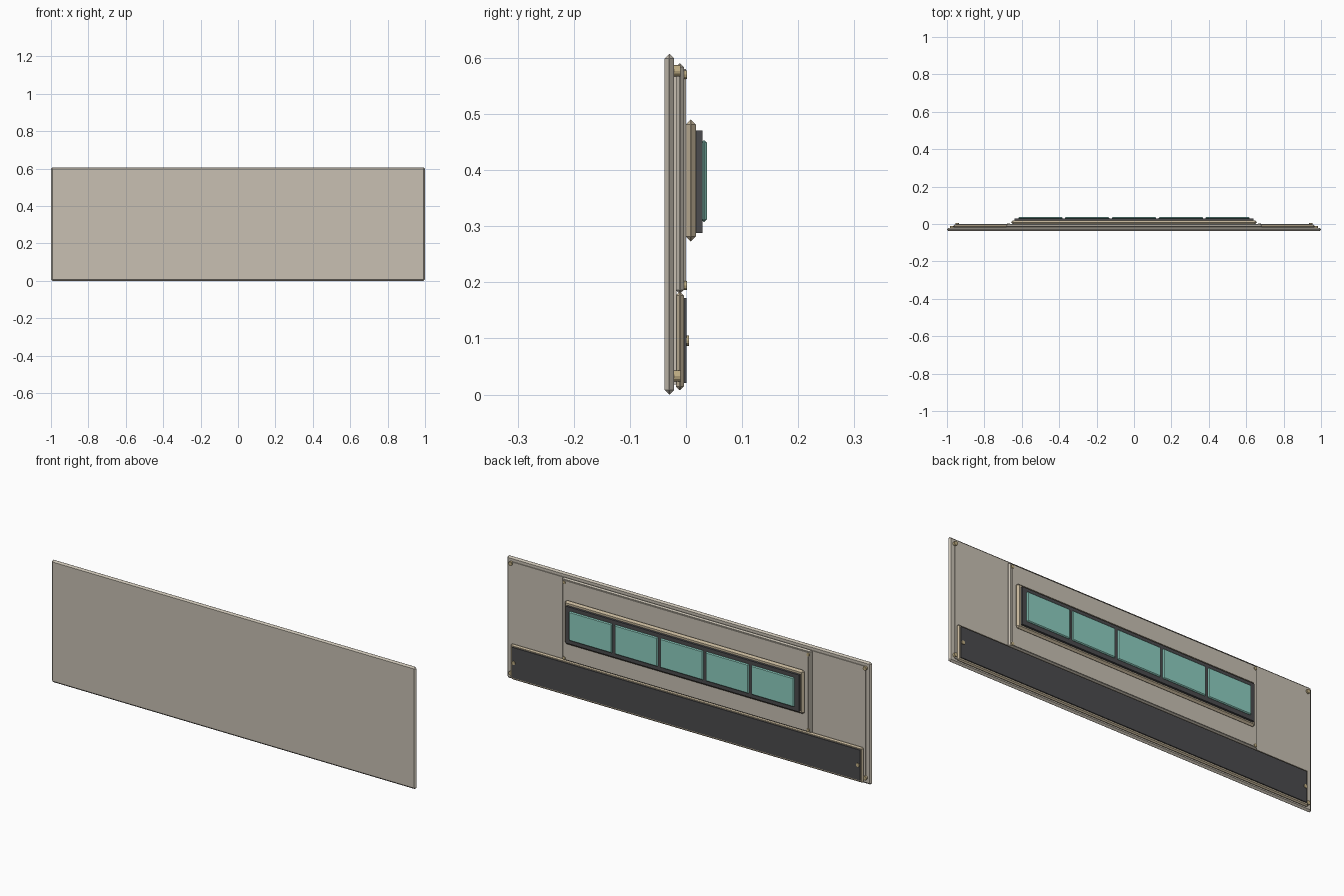
import bpy, math

cube = bpy.data.objects.get("Cube")
if cube:
    bpy.data.objects.remove(cube, do_unlink=True)


def material(name, rgb):
    m = bpy.data.materials.new(name)
    m.use_nodes = True
    m.diffuse_color = (*rgb, 1)
    m.node_tree.nodes["Principled BSDF"].inputs["Base Color"].default_value = (*rgb, 1)
    return m


cream = material("warm cream", (0.58, 0.53, 0.45))
tan = material("tan trim", (0.55, 0.46, 0.32))
gold = material("dull gold", (0.52, 0.42, 0.23))
dark = material("charcoal", (0.07, 0.07, 0.075))
glass = material("teal glass", (0.27, 0.62, 0.53))


def finish(name, mat, chamfer):
    ob = bpy.context.object
    ob.name = name
    ob.data.materials.append(mat)
    if chamfer:
        bev = ob.modifiers.new("chamfer", "BEVEL")
        bev.width = chamfer
        bev.segments = 1
    return ob


def plate(name, mat, half_x, y0, y1, z0, z1, chamfer=0, x=0):
    """Upright plate, centred on x, spanning the given depth and height."""
    bpy.ops.mesh.primitive_cube_add(size=1, location=(x, (y0 + y1) / 2, (z0 + z1) / 2))
    bpy.context.object.scale = (half_x * 2, y1 - y0, z1 - z0)
    bpy.ops.object.transform_apply(location=False, rotation=False, scale=True)
    return finish(name, mat, chamfer)


def bolts(name, x, heights, radius, y0, y1):
    """Bolts mirrored left and right at each height."""
    for side, label in ((1, "left"), (-1, "right")):
        for i, z in enumerate(heights):
            bpy.ops.mesh.primitive_cylinder_add(
                vertices=12, radius=radius, depth=y1 - y0,
                location=(side * x, (y0 + y1) / 2, z), rotation=(math.pi / 2, 0, 0))
            finish(f"{name}_{label}_{i + 1}", gold, 0)


# Main wall slab and its thin liner
plate("wall_slab", cream, 1.0, -0.038, -0.021, 0, 0.607, 0.008)
plate("back_liner", cream, 0.973, -0.022, -0.017, 0.018, 0.585)
bolts("corner_bolt", 0.973, (0.033, 0.577), 0.01, -0.022, -0.010)

# Raised centre panel with a thin face plate
plate("centre_panel", cream, 0.685, -0.018, -0.004, 0.18, 0.59, 0.006)
plate("centre_face_plate", cream, 0.67, -0.005, 0.0, 0.188, 0.58)
bolts("panel_bolt", 0.67, (0.194, 0.57), 0.008, -0.005, 0.002)

# Lower kick panel
plate("kick_panel_trim", tan, 0.967, -0.018, -0.004, 0.008, 0.183, 0.006)
plate("kick_panel", dark, 0.955, -0.005, 0.001, 0.021, 0.172)
bolts("kick_bolt", 0.945, (0.096,), 0.009, -0.002, 0.005)

# Window strip: outer frame, dark surround and five panes
plate("window_frame", tan, 0.657, -0.001, 0.018, 0.273, 0.49, 0.009)
plate("window_surround", dark, 0.64, 0.017, 0.029, 0.288, 0.471)
for i in range(5):
    plate(f"window_pane_{i + 1}", glass, 0.118, 0.027, 0.037, 0.308, 0.453, 0.004,
          x=(i - 2) * 0.25)
